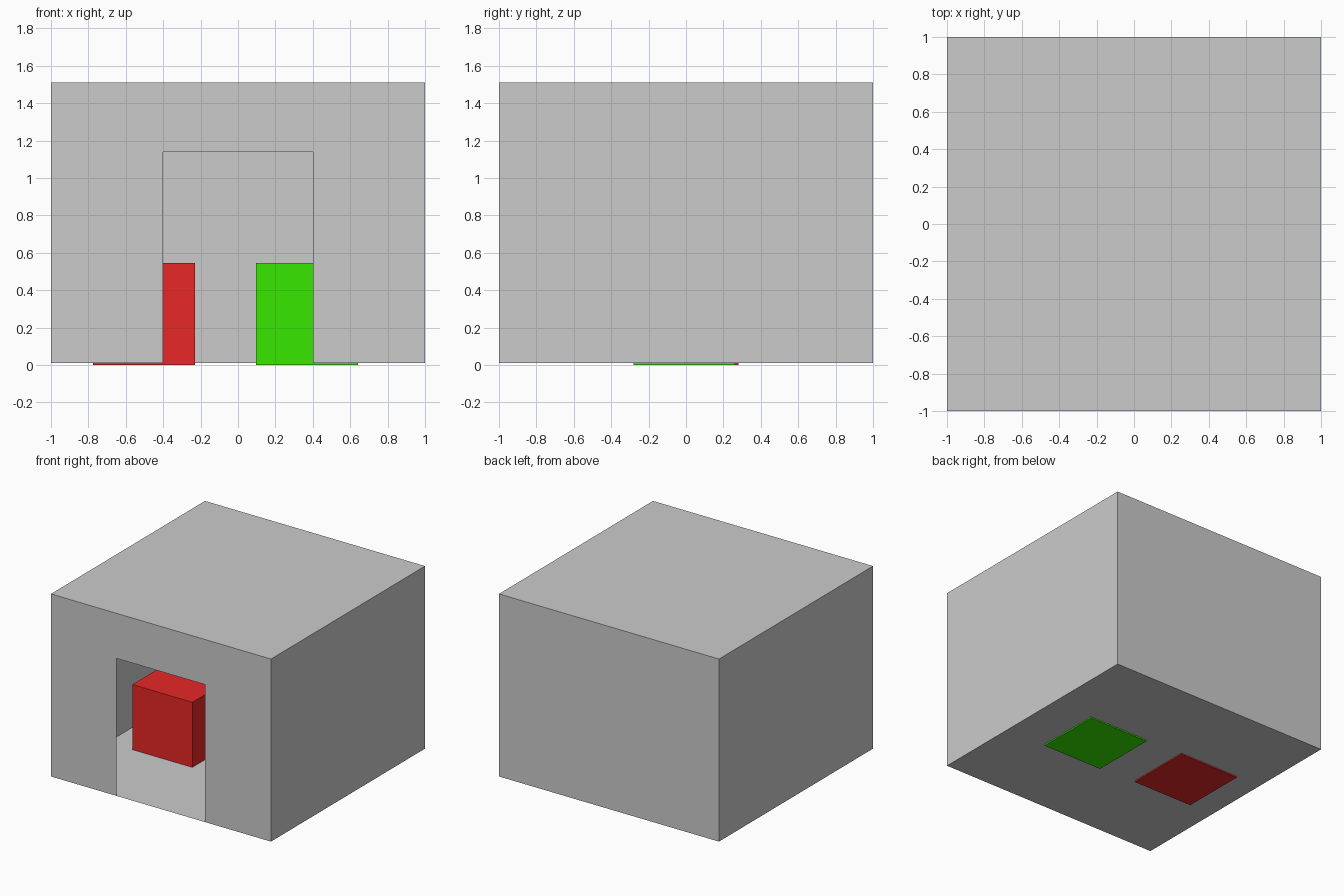
import bpy
import bmesh
from mathutils import Matrix, Vector

if "Cube" in bpy.data.objects:
    bpy.data.objects.remove(bpy.data.objects["Cube"])


def add_object(name, bm, color=None):
    mesh = bpy.data.meshes.new(name)
    bm.to_mesh(mesh)
    bm.free()
    obj = bpy.data.objects.new(name, mesh)
    bpy.context.collection.objects.link(obj)
    if color:
        mat = bpy.data.materials.new(name + "_colour")
        mat.diffuse_color = color
        mat.use_nodes = True
        mat.node_tree.nodes["Principled BSDF"].inputs["Base Color"].default_value = mat.diffuse_color
        mesh.materials.append(mat)
    return obj


def box_bmesh(lo, hi):
    lo, hi = Vector(lo), Vector(hi)
    bm = bmesh.new()
    bmesh.ops.create_cube(bm, size=1, matrix=Matrix.Translation((lo + hi) / 2)
                          @ Matrix.Diagonal((*(hi - lo), 1)))
    return bm


# Hollow room with thin sheet walls
FLOOR, ROOF = 0.01, 1.51
DOOR_HALF, DOOR_TOP = 0.402, 1.14
room = box_bmesh((-1, -1, FLOOR), (1, 1, ROOF))
front = [f for f in room.faces if f.calc_center_median().y < -0.9]
bmesh.ops.delete(room, geom=front, context='FACES_ONLY')

# Front wall: an outline that steps around the doorway
outline = [(-1, FLOOR), (-DOOR_HALF, FLOOR), (-DOOR_HALF, DOOR_TOP),
           (DOOR_HALF, DOOR_TOP), (DOOR_HALF, FLOOR), (1, FLOOR),
           (1, ROOF), (-1, ROOF)]
room.faces.new([room.verts.new((x, -1, z)) for x, z in outline])
bmesh.ops.remove_doubles(room, verts=room.verts, dist=0.0001)
add_object("room", room)

# Two coloured cubes sitting slightly through the floor
SIZE = 0.545
for name, x, y, color in (
        ("red_cube", -0.775, -0.265, (0.8, 0.02, 0.02, 1)),
        ("green_cube", 0.097, -0.282, (0.04, 0.8, 0.0, 1))):
    add_object(name, box_bmesh((x, y, 0), (x + SIZE, y + SIZE, SIZE)), color)
